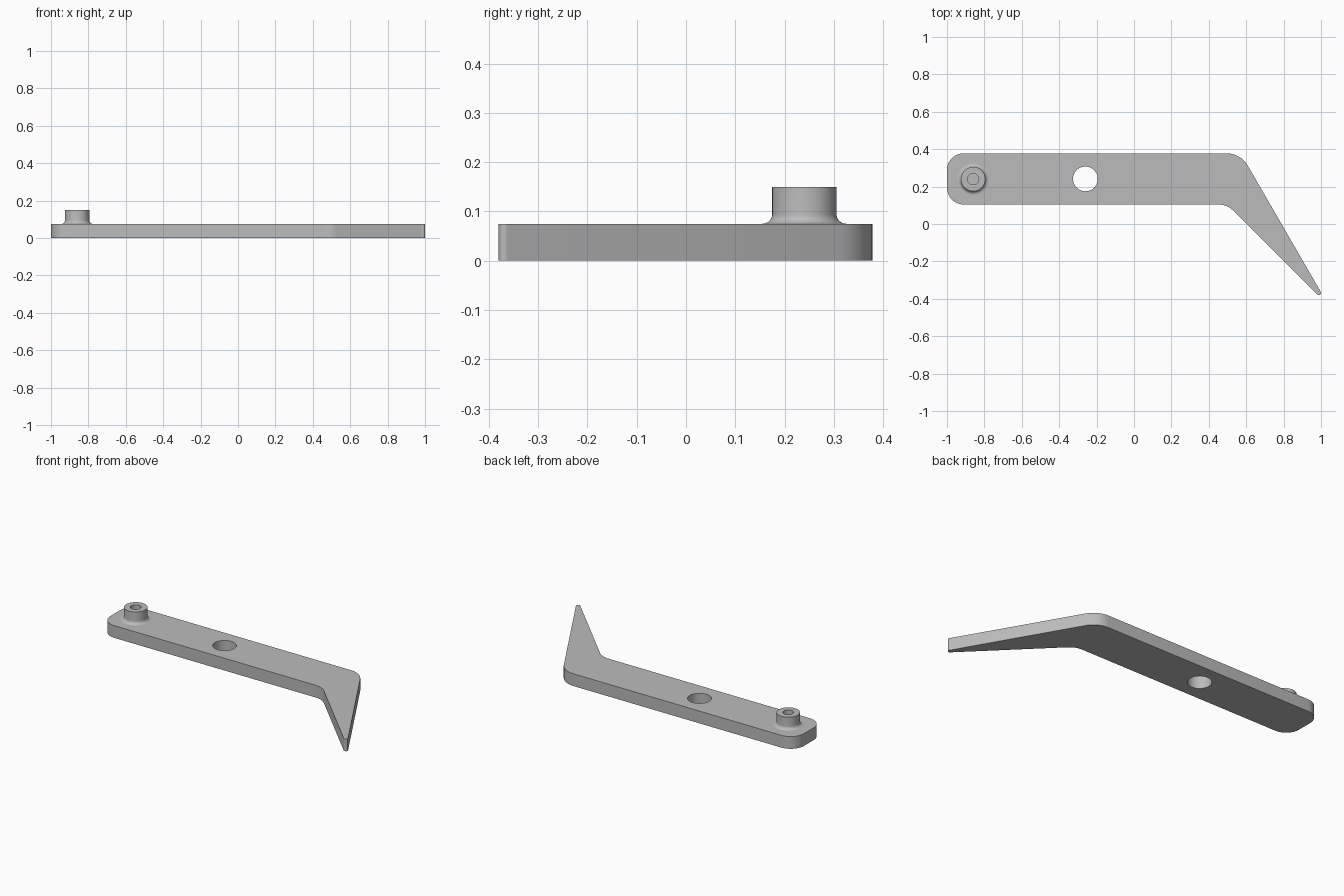
import bpy, bmesh
from math import pi, sin, cos, tan, radians
from mathutils import Vector

cube = bpy.data.objects.get("Cube")
if cube:
    bpy.data.objects.remove(cube)

THICK = 0.075
MID_Y = 0.241

grey = bpy.data.materials.new("plain grey")
grey.use_nodes = True
grey.diffuse_color = (0.5, 0.5, 0.5, 1)
grey.node_tree.nodes["Principled BSDF"].inputs["Base Color"].default_value = (0.5, 0.5, 0.5, 1)


def finish(bm, name):
    """Turn a bmesh into a smooth-shaded object with sharp edges kept."""
    bmesh.ops.recalc_face_normals(bm, faces=bm.faces)
    mesh = bpy.data.meshes.new(name)
    bm.to_mesh(mesh)
    bm.free()
    mesh.materials.append(grey)
    obj = bpy.data.objects.new(name, mesh)
    bpy.context.collection.objects.link(obj)
    bpy.ops.object.select_all(action='DESELECT')
    obj.select_set(True)
    bpy.context.view_layer.objects.active = obj
    bpy.ops.object.shade_smooth_by_angle(angle=radians(30))
    return obj


def fillet(prev, corner, nxt, radius, steps=12):
    """Points of an arc that rounds one corner of an outline."""
    a, b = (prev - corner).normalized(), (nxt - corner).normalized()
    half = a.angle(b) / 2
    centre = corner + (a + b).normalized() * radius / sin(half)
    start = corner + a * radius / tan(half) - centre
    end = corner + b * radius / tan(half) - centre
    sweep = pi - 2 * half
    return [centre + (start * sin(sweep * (1 - i / steps)) + end * sin(sweep * i / steps)) / sin(sweep)
            for i in range(steps + 1)]


def circle(x, y, radius, count=64):
    return [Vector((x + radius * cos(2 * pi * i / count), y + radius * sin(2 * pi * i / count)))
            for i in range(count)]


# Bent lever plate: rounded outline with a pivot hole, extruded upwards
corners = [(-1, 0.104, 0.09), (0.498, 0.104, 0.11), (1.044, -0.441, 0.012),
           (0.57, 0.378, 0.13), (-1, 0.378, 0.09)]
points = [Vector(c[:2]) for c in corners]
outline = []
for i, c in enumerate(corners):
    outline += fillet(points[i - 1], points[i], points[(i + 1) % len(points)], c[2])

bm = bmesh.new()
for loop in (outline, circle(-0.26, MID_Y, 0.066)):
    verts = [bm.verts.new((p.x, p.y, 0)) for p in loop]
    for i, v in enumerate(verts):
        bm.edges.new((verts[i - 1], v))
bmesh.ops.triangle_fill(bm, edges=bm.edges[:], use_beauty=True)
top = bmesh.ops.extrude_face_region(bm, geom=bm.faces[:])["geom"]
bmesh.ops.translate(bm, vec=(0, 0, THICK), verts=[g for g in top if isinstance(g, bmesh.types.BMVert)])
finish(bm, "lever_plate")

# Hollow post: turned profile with a filleted foot and a blind bore
R, FOOT, BORE, TOP = 0.065, 0.02, 0.03, 0.15
profile = [(R + FOOT - FOOT * sin(t), THICK + FOOT - FOOT * cos(t))
           for t in (pi / 2 * i / 8 for i in range(9))]
profile += [(R, TOP), (BORE, TOP), (BORE, THICK + 0.002)]

bm = bmesh.new()
rings = [[bm.verts.new((p.x, p.y, z)) for p in circle(-0.86, MID_Y - 0.001, r)] for r, z in profile]
for low, high in zip(rings, rings[1:]):
    for i in range(len(low)):
        bm.faces.new((low[i - 1], low[i], high[i], high[i - 1]))
bm.faces.new(rings[-1])
bm.faces.new(rings[0][::-1])
finish(bm, "hollow_post")
